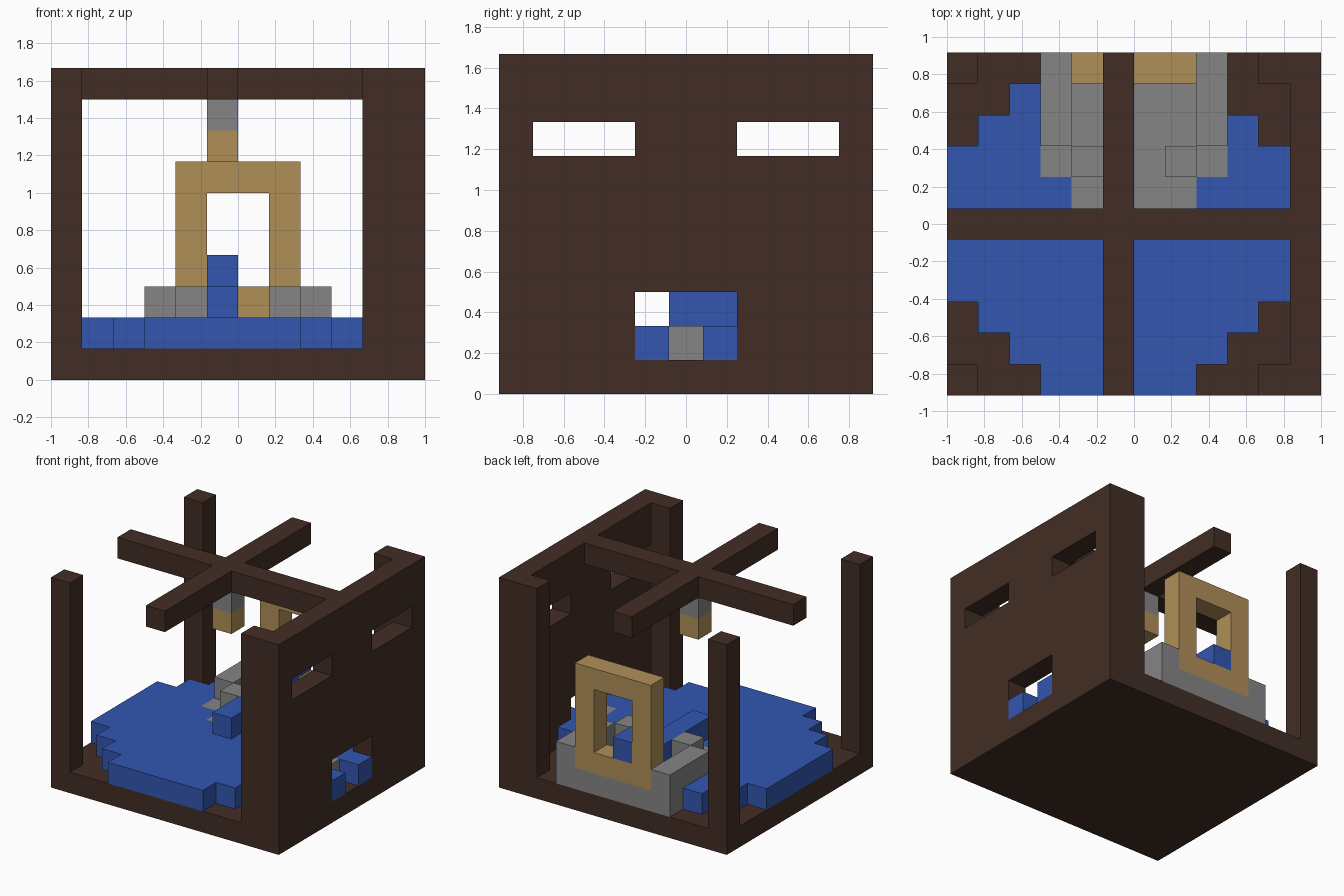
import bpy
import bmesh
import math
from itertools import product
from mathutils import Vector

if "Cube" in bpy.data.objects:
    bpy.data.objects.remove(bpy.data.objects["Cube"], do_unlink=True)

UNIT = 1 / 6                      # edge of one block
ORIGIN = Vector((-6, -5.5, 0))    # grid corner, in blocks


def material(name, rgb):
    mat = bpy.data.materials.new(name)
    mat.use_nodes = True
    mat.diffuse_color = (*rgb, 1)
    bsdf = next(n for n in mat.node_tree.nodes if n.type == 'BSDF_PRINCIPLED')
    bsdf.inputs["Base Color"].default_value = (*rgb, 1)
    bsdf.inputs["Roughness"].default_value = 0.9
    return mat


wood = material("dark_wood", (0.055, 0.027, 0.018))
tan = material("tan_stone", (0.434, 0.275, 0.098))
grey = material("grey_stone", (0.235, 0.235, 0.235))
blue = material("blue_water", (0.032, 0.093, 0.434))


def cells(x, y, z):
    """Blocks in inclusive grid ranges; a single number means one layer."""
    spans = [(s, s) if isinstance(s, int) else s for s in (x, y, z)]
    return set(product(*(range(a, b + 1) for a, b in spans)))


def build(name, mat, blocks):
    """Skin a set of blocks with its outer faces only, merged into flat panels."""
    bm = bmesh.new()
    corners = {}

    def corner(p):
        key = tuple(round(c) for c in p)
        if key not in corners:
            corners[key] = bm.verts.new((Vector(key) + ORIGIN) * UNIT)
        return corners[key]

    for block in sorted(blocks):
        for axis, side in product(range(3), (0, 1)):
            neighbour = list(block)
            neighbour[axis] += 2 * side - 1
            if tuple(neighbour) in blocks:
                continue
            u, v = (axis + 1) % 3, (axis + 2) % 3
            ring = []
            for du, dv in ((0, 0), (1, 0), (1, 1), (0, 1)):
                p = list(block)
                p[axis] += side
                p[u] += du
                p[v] += dv
                ring.append(corner(p))
            bm.faces.new(ring if side else ring[::-1])
    bmesh.ops.dissolve_limit(bm, angle_limit=math.radians(1),
                             verts=bm.verts[:], edges=bm.edges[:])
    mesh = bpy.data.meshes.new(name)
    bm.to_mesh(mesh)
    bm.free()
    mesh.materials.append(mat)
    obj = bpy.data.objects.new(name, mesh)
    bpy.context.collection.objects.link(obj)
    return obj


# Timber shell: floor, side wall with three openings, corner posts, crossed beams
build("floor", wood, cells((0, 11), (0, 10), 0))
wall = cells(11, (0, 10), (1, 9))
wall -= cells(11, (4, 6), (1, 2))
for first in (1, 7):
    wall -= cells(11, (first, first + 2), 7)
build("side_wall", wood, wall)
for y, end in ((0, "front"), (10, "back")):
    build(end + "_right_post", wood, cells(0, y, (1, 9)))
    build(end + "_left_post", wood, cells(10, y, (1, 9)))
build("roof_beams", wood, cells((0, 10), 5, 9) | cells(5, (0, 10), 9))

# Stone platform at the back with raised, stepped edges
platform = cells((3, 8), (7, 10), 1) | cells((4, 7), 6, 1)
for outer, inner in ((3, 4), (8, 7)):
    platform |= cells(outer, (8, 10), 2) | cells(inner, 7, 2)
build("stone_platform", grey, platform)
outlet = cells(10, 5, 1)
build("outlet_stone", grey, outlet)

# Rounded pool, stepped in at both ends around the platform
pool = cells((0, 10), (3, 7), 1)
for step in (1, 2, 3):
    pool |= cells((step, 10 - step), 3 - step, 1)
for step in (1, 2):
    pool |= cells((step, 10 - step), 7 + step, 1)
build("pool", blue, pool - platform - outlet)
build("outlet_water", blue, cells(11, 4, 1) | cells(11, 6, 1))

# Stone frame and the stream pouring through it
build("stone_frame", tan, cells((4, 7), 10, (2, 6)) - cells((5, 6), 10, (3, 5)))
build("stream", blue, cells(5, (5, 9), 2) | cells(5, (9, 10), 3))

# Lamp hanging under the crossing of the beams
build("lamp_mount", grey, cells(5, 5, 8))
build("lamp", tan, cells(5, 5, 7))
